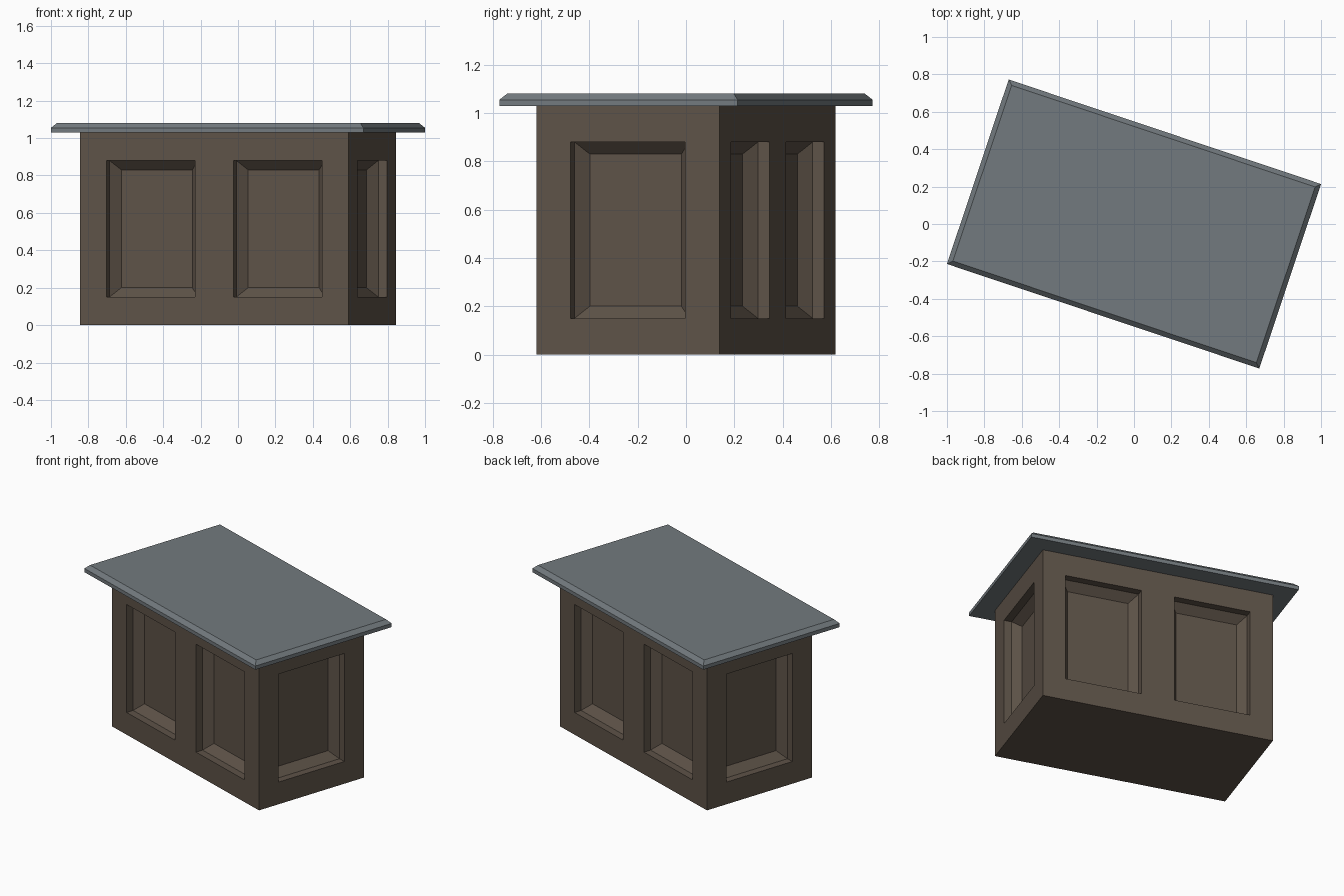
import bpy, bmesh, math
from mathutils import Vector, Matrix

if "Cube" in bpy.data.objects:
    bpy.data.objects.remove(bpy.data.objects["Cube"])

ANGLE = math.radians(-18.5)
W, D, H = 1.515, 0.80, 1.03            # cabinet body
TOP_W, TOP_D, TOP_T = 1.761, 1.04, 0.05  # countertop
MARGIN, PANEL = 0.15, 0.50
STEP = 0.05                            # straight recess, then bevel of the same size


def material(name, rgb):
    m = bpy.data.materials.new(name)
    m.diffuse_color = (*rgb, 1)
    m.use_nodes = True
    m.node_tree.nodes["Principled BSDF"].inputs["Base Color"].default_value = m.diffuse_color
    return m


def finish(name, bm, mat):
    bmesh.ops.remove_doubles(bm, verts=bm.verts, dist=1e-4)
    bmesh.ops.holes_fill(bm, edges=[e for e in bm.edges if e.is_boundary], sides=0)
    bmesh.ops.recalc_face_normals(bm, faces=bm.faces)
    mesh = bpy.data.meshes.new(name)
    bm.to_mesh(mesh)
    bm.free()
    mesh.materials.append(mat)
    ob = bpy.data.objects.new(name, mesh)
    ob.rotation_euler.z = ANGLE
    bpy.context.collection.objects.link(ob)


def loft(bm, rings, cap_first=False):
    """Quads between successive four-point rings, capping the last one."""
    vs = [[bm.verts.new(p) for p in r] for r in rings]
    for a, b in zip(vs, vs[1:]):
        for i in range(4):
            j = (i + 1) % 4
            bm.faces.new((a[i], a[j], b[j], b[i]))
    bm.faces.new(vs[-1])
    if cap_first:
        bm.faces.new(vs[0][::-1])


def side(bm, length, dist, turn, count):
    """One cabinet side with evenly placed recessed panels."""
    rot = Matrix.Rotation(turn, 3, 'Z')

    def rect(u0, u1, z0, z1, inset=0, depth=0):
        return [rot @ Vector((u - length / 2, -dist + depth, z)) for u, z in
                ((u0 + inset, z0 + inset), (u1 - inset, z0 + inset),
                 (u1 - inset, z1 - inset), (u0 + inset, z1 - inset))]

    us = [0, MARGIN, MARGIN + PANEL]
    if count == 2:
        us += [length - MARGIN - PANEL, length - MARGIN]
    us.append(length)
    zs = [0, MARGIN, H - MARGIN, H]
    for i, (u0, u1) in enumerate(zip(us, us[1:])):
        for k, (z0, z1) in enumerate(zip(zs, zs[1:])):
            rings = [rect(u0, u1, z0, z1)]
            if i % 2 and k == 1:       # recessed panel
                rings += [rect(u0, u1, z0, z1, 0, STEP),
                          rect(u0, u1, z0, z1, STEP, 2 * STEP)]
            loft(bm, rings)


# Cabinet body: two panels front and back, one at each end
bm = bmesh.new()
for half in (0, math.pi):
    side(bm, W, D / 2, half, 2)
    side(bm, D, W / 2, half + math.pi / 2, 1)
finish("cabinet_body", bm, material("dark_wood", (0.11, 0.085, 0.064)))

# Countertop slab with a chamfered upper edge
bm = bmesh.new()
rings = []
for inset, z in ((0, H), (0, H + TOP_T / 2), (TOP_T / 2, H + TOP_T)):
    x, y = TOP_W / 2 - inset, TOP_D / 2 - inset
    rings.append([(-x, -y, z), (x, -y, z), (x, y, z), (-x, y, z)])
loft(bm, rings, cap_first=True)
finish("countertop", bm, material("grey_stone", (0.17, 0.195, 0.21)))
